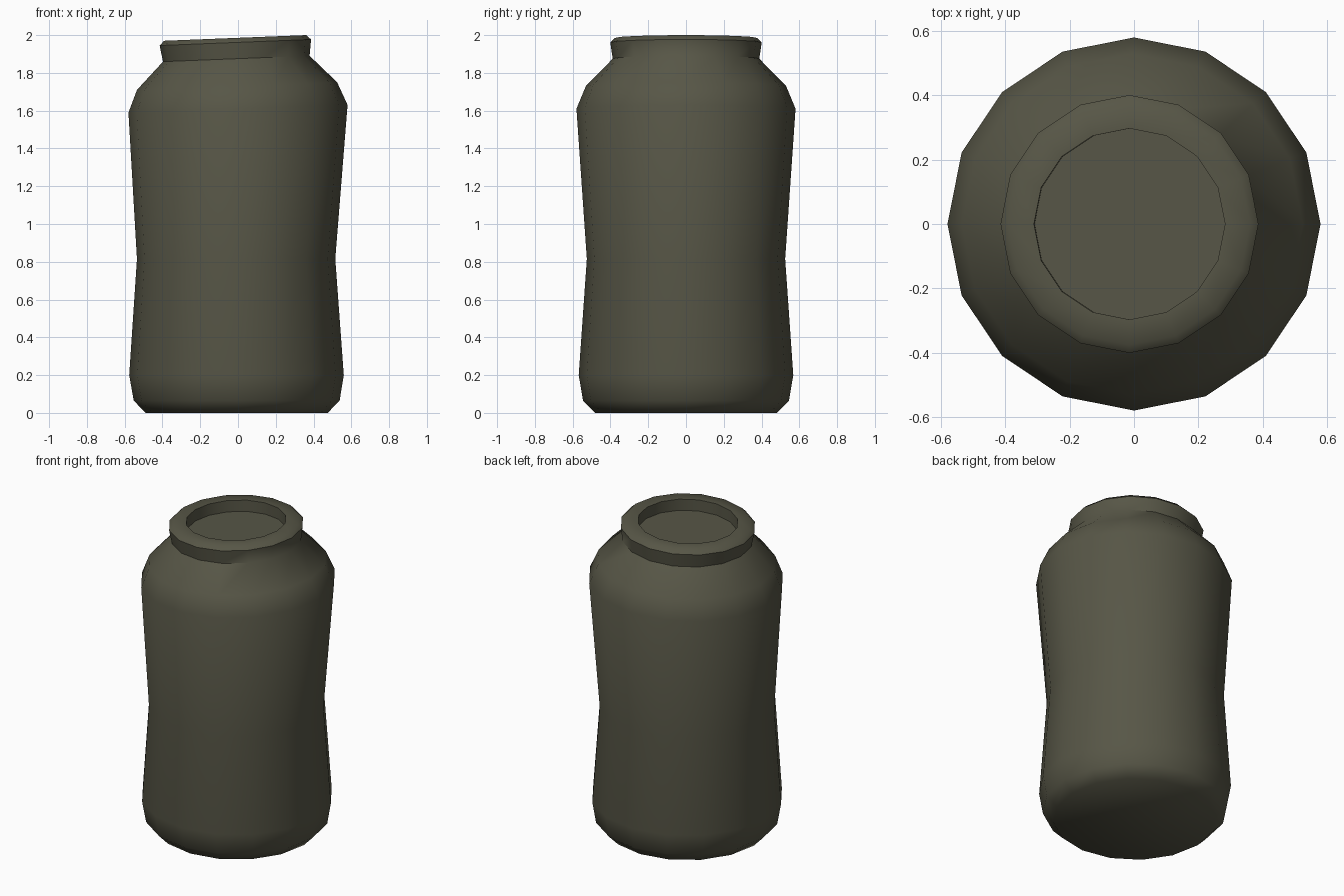
import bpy, bmesh, math

if "Cube" in bpy.data.objects:
    bpy.data.objects.remove(bpy.data.objects["Cube"])

SIDES = 16

mat = bpy.data.materials.new("dark olive")
mat.diffuse_color = (0.095, 0.093, 0.062, 1)
mat.use_nodes = True
mat.node_tree.nodes["Principled BSDF"].inputs["Base Color"].default_value = mat.diffuse_color

# Rings from base to inner floor: radius, centre x, centre z, tilt (dz/dx)
rings = [
    (0.482, -0.007, 0.000, 0.000),
    (0.545, -0.007, 0.065, 0.000),
    (0.568, -0.008, 0.200, 0.000),
    (0.525, -0.010, 0.815, 0.000),   # waist
    (0.580, 0.000, 1.610, 0.035),    # shoulder
    (0.530, -0.005, 1.730, 0.038),
    (0.388, -0.009, 1.875, 0.040),   # neck
    (0.401, -0.014, 1.961, 0.040),   # rim
    (0.376, -0.015, 1.985, 0.040),
    (0.297, -0.014, 1.985, 0.040),   # opening
    (0.297, -0.012, 1.912, 0.040),   # recessed lid
]

bm = bmesh.new()
loops = []
for r, cx, z, tilt in rings:
    loop = []
    for i in range(SIDES):
        a = 2 * math.pi * i / SIDES
        dx = r * math.cos(a)
        loop.append(bm.verts.new((cx + dx, r * math.sin(a), z + tilt * dx)))
    loops.append(loop)

# Skin the rings, then cap base and recessed lid
for lo, hi in zip(loops, loops[1:]):
    for i in range(SIDES):
        j = (i + 1) % SIDES
        bm.faces.new((lo[i], lo[j], hi[j], hi[i]))
bm.faces.new(loops[0][::-1])
bm.faces.new(loops[-1])

mesh = bpy.data.meshes.new("jar_body")
bm.to_mesh(mesh)
bm.free()
mesh.materials.append(mat)
jar = bpy.data.objects.new("jar_body", mesh)
bpy.context.collection.objects.link(jar)

bpy.context.view_layer.objects.active = jar
jar.select_set(True)
bpy.ops.object.shade_smooth_by_angle(angle=math.radians(51))
